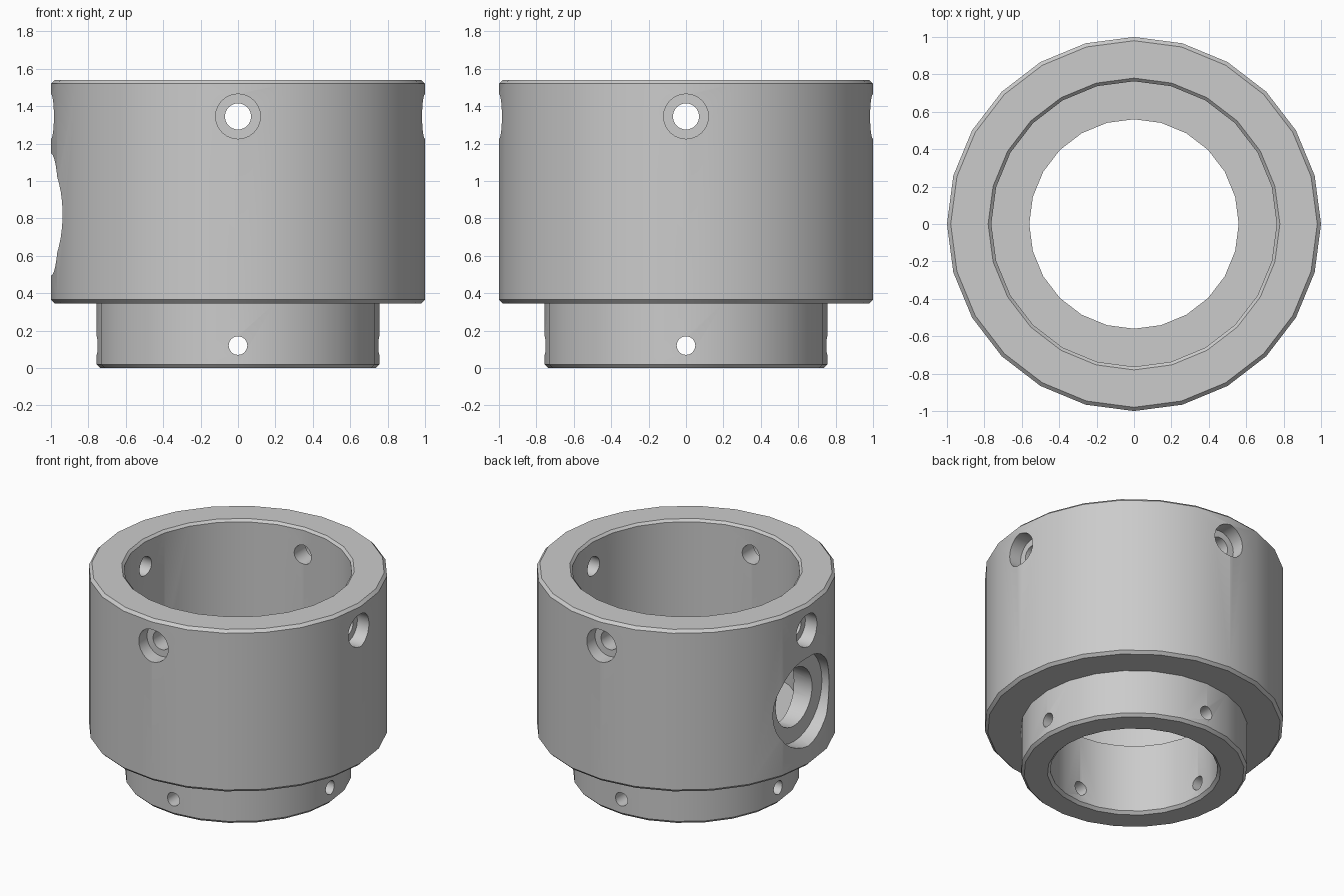
import bpy
import bmesh
import math
from mathutils import Matrix, Vector

if "Cube" in bpy.data.objects:
    bpy.data.objects.remove(bpy.data.objects["Cube"])

SEGMENTS = 24

grey = bpy.data.materials.new("grey metal")
grey.diffuse_color = (0.6, 0.6, 0.6, 1.0)
grey.use_nodes = True
grey.node_tree.nodes["Principled BSDF"].inputs["Base Color"].default_value = grey.diffuse_color


def lathe(name, profile):
    """Revolve a closed (radius, z) profile around the z axis."""
    bm = bmesh.new()
    rings = []
    for i in range(SEGMENTS):
        a = 2 * math.pi * i / SEGMENTS
        rings.append([bm.verts.new((r * math.cos(a), r * math.sin(a), z))
                      for r, z in profile])
    n = len(profile)
    for i in range(SEGMENTS):
        here, after = rings[i], rings[(i + 1) % SEGMENTS]
        for j in range(n):
            k = (j + 1) % n
            bm.faces.new((here[j], after[j], after[k], here[k]))
    bmesh.ops.recalc_face_normals(bm, faces=bm.faces[:])
    mesh = bpy.data.meshes.new(name)
    bm.to_mesh(mesh)
    bm.free()
    obj = bpy.data.objects.new(name, mesh)
    bpy.context.collection.objects.link(obj)
    obj.data.materials.append(grey)
    return obj


def drill(target, angle, z, radius, start, end, sides=24):
    """Cut a radial hole between two distances from the axis."""
    bm = bmesh.new()
    turn = Matrix.Rotation(angle, 4, 'Z') @ Matrix.Rotation(math.pi / 2, 4, 'Y')
    place = Matrix.Translation(Vector((0, 0, z))) @ turn \
        @ Matrix.Translation(Vector((0, 0, (start + end) / 2)))
    bmesh.ops.create_cone(bm, cap_ends=True, segments=sides, radius1=radius,
                          radius2=radius, depth=end - start, matrix=place)
    mesh = bpy.data.meshes.new("hole_cutter")
    bm.to_mesh(mesh)
    bm.free()
    mesh.materials.append(grey)
    cutter = bpy.data.objects.new("hole_cutter", mesh)
    cutter.hide_render = True
    bpy.context.collection.objects.link(cutter)
    mod = target.modifiers.new("hole", 'BOOLEAN')
    mod.operation = 'DIFFERENCE'
    mod.solver = 'EXACT'
    mod.object = cutter
    bpy.context.view_layer.objects.active = target
    bpy.ops.object.modifier_apply(modifier=mod.name)
    bpy.data.objects.remove(cutter)


# Stepped collar with chamfered rims and a stepped bore
collar = lathe("stepped_collar", [
    (0.58, 0.0), (0.737, 0.0), (0.757, 0.02), (0.757, 0.345),
    (0.98, 0.345), (1.0, 0.365), (1.0, 1.52), (0.98, 1.54),
    (0.78, 1.54), (0.763, 1.523), (0.763, 0.52), (0.56, 0.52),
    (0.56, 0.02)])

for i in range(4):
    angle = i * math.pi / 2
    # Counterbored screw holes near the top rim
    drill(collar, angle, 1.345, 0.12, 0.89, 1.1)
    drill(collar, angle, 1.345, 0.07, 0.6, 1.05)
    # Plain holes through the lower neck
    drill(collar, angle, 0.12, 0.05, 0.45, 0.9, 16)

# Large counterbored port on the left side
drill(collar, math.pi, 0.82, 0.327, 0.88, 1.1, 32)
drill(collar, math.pi, 0.82, 0.212, 0.62, 1.05, 32)

# Smooth walls with crisp edges
bpy.ops.object.select_all(action='DESELECT')
collar.select_set(True)
bpy.context.view_layer.objects.active = collar
bpy.ops.object.shade_smooth_by_angle(angle=math.radians(30))
